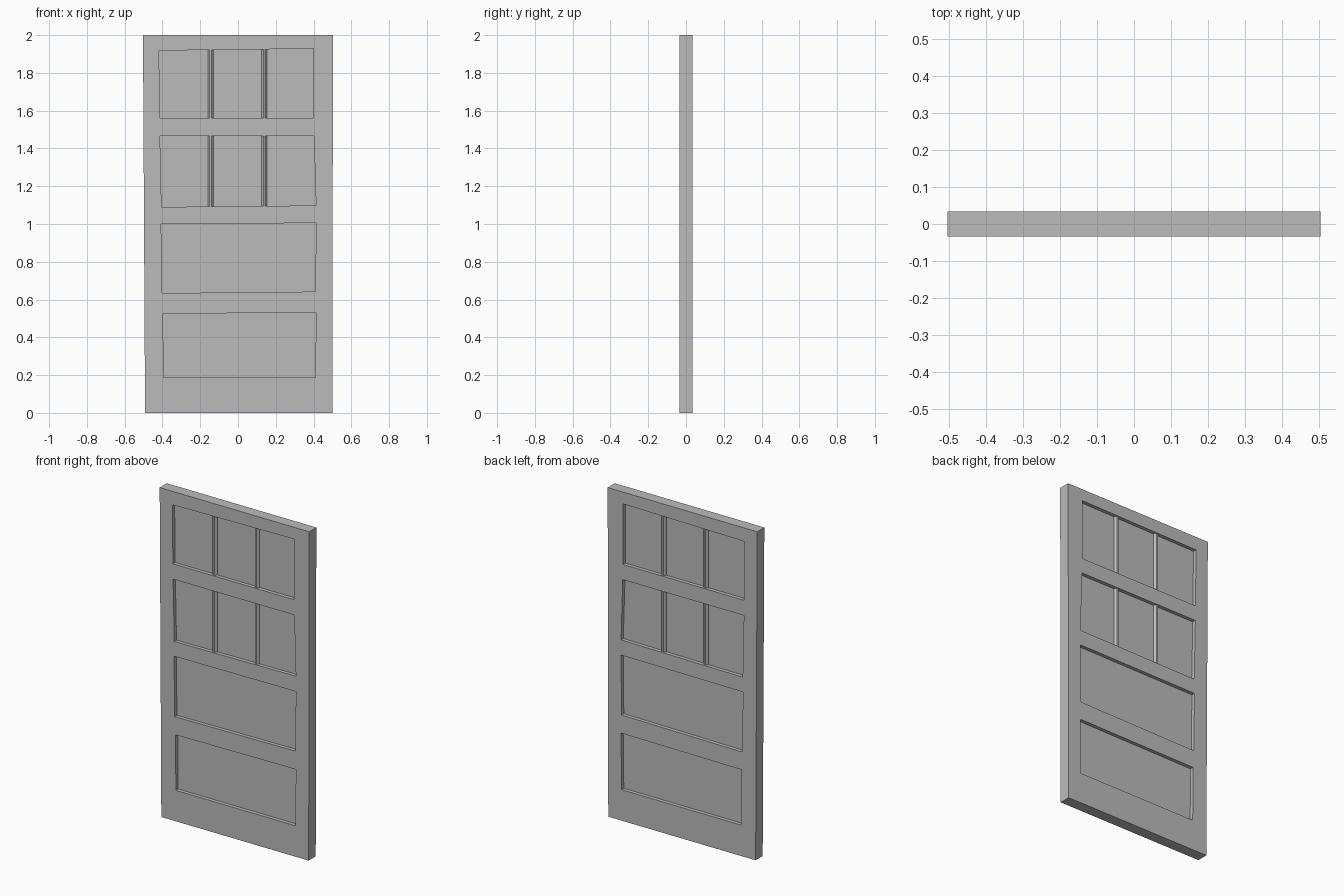
import bpy
import bmesh

cube = bpy.data.objects.get("Cube")
if cube:
    bpy.data.objects.remove(cube, do_unlink=True)

grey = bpy.data.materials.new("plain grey")
grey.use_nodes = True
grey.diffuse_color = (0.5, 0.5, 0.5, 1)
bsdf = grey.node_tree.nodes["Principled BSDF"]
bsdf.inputs["Base Color"].default_value = grey.diffuse_color
bsdf.inputs["Roughness"].default_value = 0.8

THICK = 0.068
PANEL_THICK = 0.024

# Slightly crooked openings, bottom to top: edges as (left x, left z, right x, right z)
OPENINGS = [
    ((-0.394, 0.188, 0.410, 0.188), (-0.397, 0.525, 0.413, 0.531)),
    ((-0.402, 0.634, 0.410, 0.642), (-0.407, 1.000, 0.413, 1.005)),
    ((-0.405, 1.090, 0.413, 1.098), (-0.413, 1.467, 0.402, 1.467)),
    ((-0.414, 1.560, 0.400, 1.560), (-0.418, 1.918, 0.400, 1.928)),
]


def finish(name, bm):
    bmesh.ops.recalc_face_normals(bm, faces=bm.faces)
    mesh = bpy.data.meshes.new(name)
    bm.to_mesh(mesh)
    bm.free()
    mesh.materials.append(grey)
    obj = bpy.data.objects.new(name, mesh)
    bpy.context.collection.objects.link(obj)
    return obj


def thicken(obj, thickness):
    mod = obj.modifiers.new("thickness", "SOLIDIFY")
    mod.thickness = thickness
    mod.offset = 0


def outer(side, z):
    """Outer edge of the door, leaning a little on the left."""
    return -0.492 - 0.0055 * z if side < 0 else 0.499 + 0.002 * z


# Door frame: a grid of stiles and rails with the openings left out
edges = [(-0.394, 0, 0.41, 0)]
for low, high in OPENINGS:
    edges += [low, high]
edges.append((-0.418, 2, 0.40, 2))
bm = bmesh.new()
rows = []
for xl, zl, xr, zr in edges:
    points = [(outer(-1, zl), zl), (xl, zl), (xr, zr), (outer(1, zr), zr)]
    rows.append([bm.verts.new((x, 0, z)) for x, z in points])
for r in range(len(rows) - 1):
    for c in range(3):
        if c == 1 and r % 2 == 1:
            continue
        a, b = rows[r], rows[r + 1]
        bm.faces.new((a[c], a[c + 1], b[c + 1], b[c]))
thicken(finish("door_frame", bm), THICK)

# Recessed panels, tucked slightly into the frame
for i, (low, high) in enumerate(OPENINGS):
    g = 0.01
    corners = [(low[0] - g, low[1] - g), (low[2] + g, low[3] - g),
               (high[2] + g, high[3] + g), (high[0] - g, high[1] + g)]
    bm = bmesh.new()
    bm.faces.new([bm.verts.new((x, 0, z)) for x, z in corners])
    thicken(finish(f"panel_{i + 1}", bm), PANEL_THICK)

# Chamfered vertical bars dividing the two upper panels
half = [(0.015, 0.010), (0.014, 0.017), (0.005, 0.027)]
profile = half + [(-x, y) for x, y in reversed(half)]
profile += [(-x, -y) for x, y in profile]
for row, (low, high) in zip(("lower", "upper"), OPENINGS[2:]):
    for side, x0 in (("right", -0.145), ("left", 0.139)):
        z0, z1 = low[1] - 0.01, high[1] + 0.02
        bm = bmesh.new()
        face = bm.faces.new([bm.verts.new((x0 + x, y, z0)) for x, y in profile])
        top = bmesh.ops.extrude_face_region(bm, geom=[face])["geom"]
        bmesh.ops.translate(bm, vec=(0, 0, z1 - z0),
                            verts=[v for v in top if isinstance(v, bmesh.types.BMVert)])
        finish(f"{row}_{side}_glazing_bar", bm)
